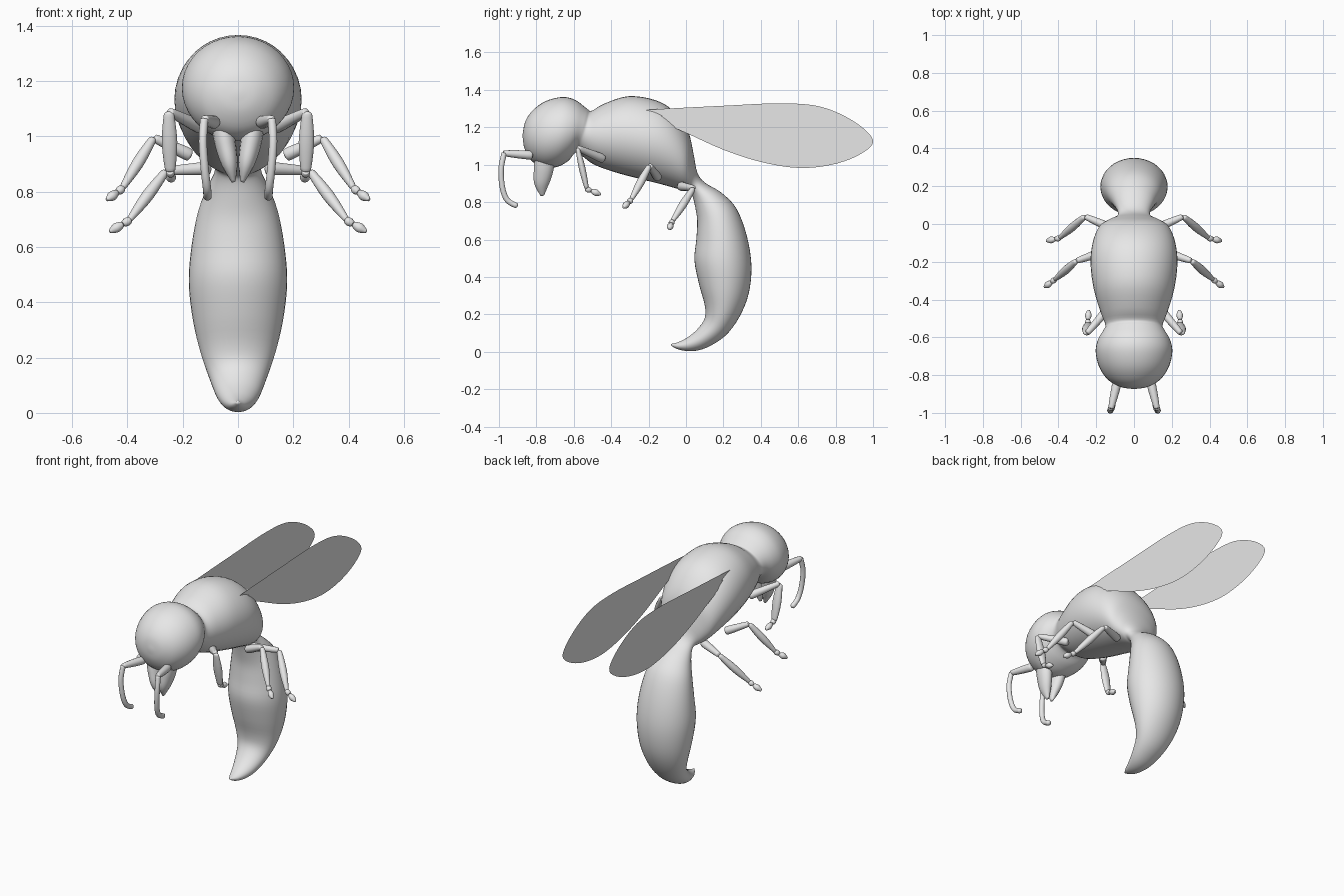
import bpy, bmesh, math
from mathutils import Vector

old = bpy.data.objects.get("Cube")
if old:
    bpy.data.objects.remove(old, do_unlink=True)

grey = bpy.data.materials.new("plain_grey")
grey.use_nodes = True
grey.diffuse_color = (0.8, 0.8, 0.8, 1)
grey.node_tree.nodes["Principled BSDF"].inputs["Base Color"].default_value = (0.8, 0.8, 0.8, 1)


def finish(name, bm):
    mesh = bpy.data.meshes.new(name)
    bm.to_mesh(mesh)
    bm.free()
    mesh.materials.append(grey)
    obj = bpy.data.objects.new(name, mesh)
    bpy.context.collection.objects.link(obj)
    return obj


def spline(keys, steps):
    """Catmull-Rom interpolation of equal-length tuples."""
    keys = [Vector(k) for k in keys]
    out = []
    for i in range(len(keys) - 1):
        a, b, c = keys[max(i - 1, 0)], keys[i], keys[i + 1]
        d = keys[min(i + 2, len(keys) - 1)]
        for s in range(steps):
            t = s / steps
            out.append(0.5 * (2 * b + (c - a) * t + (2 * a - 5 * b + 4 * c - d) * t * t
                              + (3 * b - a - 3 * c + d) * t ** 3))
    return out + [keys[-1]]


def loft(name, rings):
    """Skin a list of closed rings, cap both ends and shade smooth."""
    bm = bmesh.new()
    rows = [[bm.verts.new(p) for p in ring] for ring in rings]
    n = len(rows[0])
    for a, b in zip(rows, rows[1:]):
        for i in range(n):
            j = (i + 1) % n
            bm.faces.new((a[i], a[j], b[j], b[i]))
    bm.faces.new(rows[0])
    bm.faces.new(rows[-1])
    bmesh.ops.recalc_face_normals(bm, faces=bm.faces)
    for f in bm.faces:
        f.smooth = True
    return finish(name, bm)


def tube(name, points, radii, wide=Vector((1, 0, 0)), flat=1.0, sides=14):
    """Round tube through points; flat scales it across the wide axis."""
    rings = []
    for i, p in enumerate(points):
        d = (points[min(i + 1, len(points) - 1)] - points[max(i - 1, 0)]).normalized()
        u = (wide - d * wide.dot(d)).normalized()
        v = d.cross(u) * flat
        rings.append([p + radii[i] * (u * math.cos(a) + v * math.sin(a))
                      for a in (2 * math.pi * k / sides for k in range(sides))])
    return loft(name, rings)


def segment(name, a, b, r0, r1, r2, flat=1.0):
    """Limb segment with rounded ends and a swollen middle."""
    a, b = Vector(a), Vector(b)
    wide = Vector((1, 0, 0)) if abs((b - a).normalized().x) < 0.8 else Vector((0, 1, 0))
    profile = spline([(0, r0 * 0.15), (0.02, r0 * 0.7), (0.09, r0), (0.5, r1),
                      (0.92, r2), (0.98, r2 * 0.7), (1, r2 * 0.15)], 3)
    tube(name, [a.lerp(b, p[0]) for p in profile], [p[1] for p in profile], wide, flat)


# Head, thorax, waist and curled abdomen: top y, top z, bottom y, bottom z, half width
body = [
    (-.873, 1.165, -.873, 1.145, .01), (-.86, 1.23, -.863, 1.085, .075),
    (-.82, 1.29, -.825, 1.02, .14), (-.75, 1.34, -.76, .985, .185),
    (-.66, 1.362, -.69, .988, .203), (-.59, 1.345, -.63, 1.02, .19),
    (-.53, 1.3, -.59, 1.065, .16), (-.505, 1.288, -.56, 1.05, .152),
    (-.44, 1.325, -.49, 1.0, .177), (-.31, 1.366, -.38, .96, .213),
    (-.17, 1.347, -.25, .925, .23), (-.07, 1.29, -.13, .895, .219),
    (.01, 1.18, -.04, .87, .185), (.04, 1.06, 0, .86, .135),
    (.06, .96, .02, .855, .092), (.1, .905, .034, .835, .085),
    (.19, .85, .048, .78, .11), (.27, .765, .06, .7, .143),
    (.325, .62, .055, .6, .167), (.35, .46, .045, .49, .178),
    (.335, .31, .07, .36, .163), (.285, .185, .1, .25, .135),
    (.21, .085, .1, .18, .105), (.11, .022, .06, .12, .08),
    (.03, .003, .005, .075, .055), (-.04, .012, -.045, .05, .03),
    (-.08, .033, -.08, .042, .005)]
rings = []
for ty, tz, by, bz, w in spline(body, 4):
    mid = Vector((0, (ty + by) / 2, (tz + bz) / 2))
    half = Vector((0, (ty - by) / 2, (tz - bz) / 2))
    rings.append([mid + half * math.cos(a) + Vector((w * math.sin(a), 0, 0))
                  for a in (2 * math.pi * k / 40 for k in range(40))])
loft("body", rings)

# Leg joints for the left side: hip, knee, ankle, toe tip
legs = {
    "front": [(.13, -.44, 1.03), (.25, -.58, 1.09), (.245, -.53, .87), (.24, -.455, .84)],
    "middle": [(.17, -.15, .93), (.305, -.195, .995), (.42, -.295, .81), (.475, -.335, .77)],
    "rear": [(.1, -.03, .885), (.26, .04, .875), (.395, -.075, .695), (.465, -.09, .655)]}

# Wing outlines in y, z
wings = {
    "large_wing": (.163, [(-.25, 1.29), (-.1, 1.3), (.2, 1.315), (.5, 1.328), (.72, 1.31),
                          (.9, 1.23), (1.0, 1.13), (.93, 1.055), (.78, 1.0), (.6, .983),
                          (.4, 1.015), (.2, 1.08), (0, 1.17), (-.16, 1.24)]),
    "small_wing": (.167, [(-.19, 1.26), (.1, 1.266), (.35, 1.278), (.52, 1.286), (.59, 1.265),
                          (.585, 1.21), (.51, 1.155), (.3, 1.11), (.12, 1.135),
                          (-.02, 1.2), (-.15, 1.225)])}

for side, s in (("left", 1), ("right", -1)):
    def at(p):
        return Vector((p[0] * s, p[1], p[2]))

    # Legs: slim thigh, swollen shin, small foot of two beads
    for leg, joints in legs.items():
        hip, knee, ankle, toe = map(at, joints)
        label = f"{side}_{leg}_"
        segment(label + "thigh", hip, knee, .024, .021, .016)
        if leg == "front":
            segment(label + "shin", knee, ankle, .02, .028, .02, .65)
        else:
            segment(label + "shin", knee, ankle, .016, .022, .013)
        split = ankle.lerp(toe, .3)
        segment(label + "ankle", ankle.lerp(toe, -.1), split, .012, .016, .012)
        segment(label + "foot", split, toe, .012, .018, .008)

    # Antenna: thick base, then a drooping feeler
    segment(f"{side}_antenna_base", at((.085, -.82, 1.05)), at((.122, -.98, 1.062)),
            .024, .022, .016)
    path = spline([at(p) for p in ((.122, -.972, 1.062), (.127, -.988, .98), (.12, -.982, .88),
                                   (.112, -.955, .81), (.11, -.9, .778))], 6)
    last = len(path) - 1
    tube(f"{side}_antenna_feeler", path,
         [.015 if i < last else .006 for i in range(last + 1)])

    # Mandible: flattened fang
    fang = spline([at(p) for p in ((.055, -.755, 1.03), (.045, -.762, .97),
                                   (.03, -.772, .9), (.016, -.768, .835))], 5)
    size = spline([(.04, 0), (.038, 0), (.029, 0), (.007, 0)], 5)
    tube(f"{side}_mandible", fang, [v[0] for v in size], Vector((1, 0, 0)), 1.4)

    # Wings: flat sheets, the small one lying just outside the large one
    for wing, (x, outline) in wings.items():
        bm = bmesh.new()
        loop = spline(outline + outline[:1], 5)[:-1]
        bm.faces.new([bm.verts.new((x * s, p[0], p[1])) for p in loop])
        bm.normal_update()
        for f in bm.faces:
            if f.normal.x * s < 0:
                f.normal_flip()
        finish(f"{side}_{wing}", bm)
